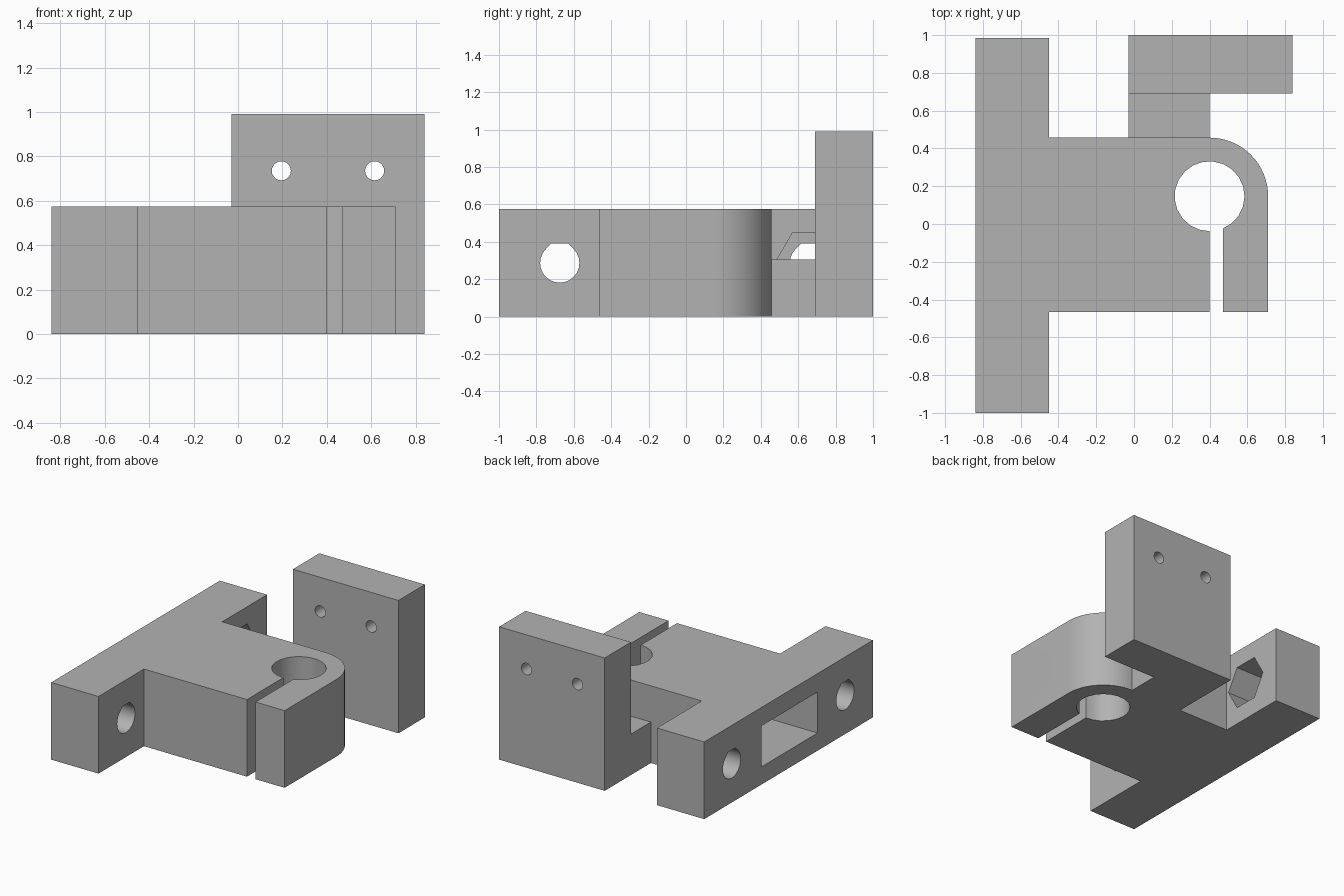
import bpy, bmesh, math
from mathutils import Matrix

cube = bpy.data.objects.get("Cube")
if cube:
    bpy.data.objects.remove(cube, do_unlink=True)

grey = bpy.data.materials.new("plain grey")
grey.use_nodes = True
colour = (0.45, 0.45, 0.45, 1)
grey.diffuse_color = colour
grey.node_tree.nodes["Principled BSDF"].inputs["Base Color"].default_value = colour

# Frames whose local z points along the world axis
UP = Matrix.Identity(4)
ALONG_X = Matrix(((0, 0, 1, 0), (1, 0, 0, 0), (0, 1, 0, 0), (0, 0, 0, 1)))
ALONG_Y = Matrix(((1, 0, 0, 0), (0, 0, 1, 0), (0, 1, 0, 0), (0, 0, 0, 1)))


def prism(name, outline, start, end, frame=UP):
    """Extrude a flat outline from start to end along the frame's axis."""
    bm = bmesh.new()
    face = bm.faces.new([bm.verts.new((u, v, start)) for u, v in outline])
    ext = bmesh.ops.extrude_face_region(bm, geom=[face])
    top = [g for g in ext["geom"] if isinstance(g, bmesh.types.BMVert)]
    bmesh.ops.translate(bm, verts=top, vec=(0, 0, end - start))
    bm.transform(frame)
    bmesh.ops.recalc_face_normals(bm, faces=bm.faces)
    mesh = bpy.data.meshes.new(name)
    bm.to_mesh(mesh)
    bm.free()
    mesh.materials.append(grey)
    obj = bpy.data.objects.new(name, mesh)
    bpy.context.collection.objects.link(obj)
    return obj


def arc(cu, cv, r, a, b, n):
    """Points on an arc from angle a to b in degrees, n steps."""
    angles = [math.radians(a + (b - a) * i / n) for i in range(n + 1)]
    return [(cu + r * math.cos(t), cv + r * math.sin(t)) for t in angles]


def ring(cu, cv, r, n):
    return arc(cu, cv, r, 0, 360, n)[:-1]


def rect(u0, v0, u1, v1):
    return [(u0, v0), (u1, v0), (u1, v1), (u0, v1)]


def flat_teardrop(cu, cv, r):
    """Round hole with sloped shoulders and a flat roof."""
    w = r * math.tan(math.pi / 8)
    return arc(cu, cv, r, 135, 405, 18) + [(cu + w, cv + r), (cu - w, cv + r)]


def cut(obj, cutters):
    """Subtract the cutters, then discard them."""
    for c in cutters:
        c.hide_render = True
        mod = obj.modifiers.new("cut", "BOOLEAN")
        mod.operation = "DIFFERENCE"
        mod.solver = "EXACT"
        mod.object = c
    bpy.context.view_layer.update()
    graph = bpy.context.evaluated_depsgraph_get()
    mesh = bpy.data.meshes.new_from_object(obj.evaluated_get(graph))
    obj.modifiers.clear()
    obj.data = mesh
    for c in cutters:
        bpy.data.objects.remove(c, do_unlink=True)


# Clamp body: mounting flange, block, split rod bore and rounded corner
height, mid = 0.575, 0.287
bore_x, bore_y, bore_r = 0.40, 0.147, 0.185
slot_x = 0.47
slot_angle = -math.degrees(math.acos((slot_x - bore_x) / bore_r))
outline = [(-0.84, -1), (-0.45, -1), (-0.45, -0.465), (bore_x, -0.465)]
outline += arc(bore_x, bore_y, bore_r, 270, slot_angle, 20)
outline += [(slot_x, -0.465), (0.71, -0.465)]
outline += arc(bore_x, bore_y, 0.31, 0, 90, 16)
outline += [(-0.45, 0.457), (-0.45, 0.985), (-0.84, 0.985)]
body = prism("clamp_body", outline, 0, height)

# Bolt holes with hexagonal nut pockets, clamp screw hole, nut access pocket
cutters = []
for y in (-0.675, 0.66):
    cutters.append(prism("bolt_hole", flat_teardrop(y, mid, 0.105), -0.9, -0.4, ALONG_X))
    cutters.append(prism("nut_pocket", ring(y, mid, 0.184, 6), -0.70, -0.40, ALONG_X))
cutters.append(prism("screw_hole", flat_teardrop(-0.21, mid, 0.08), -0.3, 0.8, ALONG_X))
cutters.append(prism("access_pocket", rect(-0.35, 0.132, 0.31, 0.437), -0.9, -0.15, ALONG_X))
cut(body, cutters)

# Low bridge to the upright plate
bridge = prism("bridge", rect(-0.03, 0.457, 0.40, 0.69), 0, 0.305)

# Upright plate with two small through holes
plate = prism("upright_plate", rect(-0.03, 0, 0.84, 0.99), 0.69, 1.0, ALONG_Y)
cut(plate, [prism("pin_hole", ring(x, 0.735, 0.043, 20), 0.6, 1.1, ALONG_Y)
            for x in (0.195, 0.615)])

# Smooth the round walls, keep the edges crisp
bpy.ops.object.select_all(action="DESELECT")
for obj in (body, bridge, plate):
    obj.select_set(True)
bpy.context.view_layer.objects.active = body
bpy.ops.object.shade_smooth_by_angle(angle=math.radians(30))
